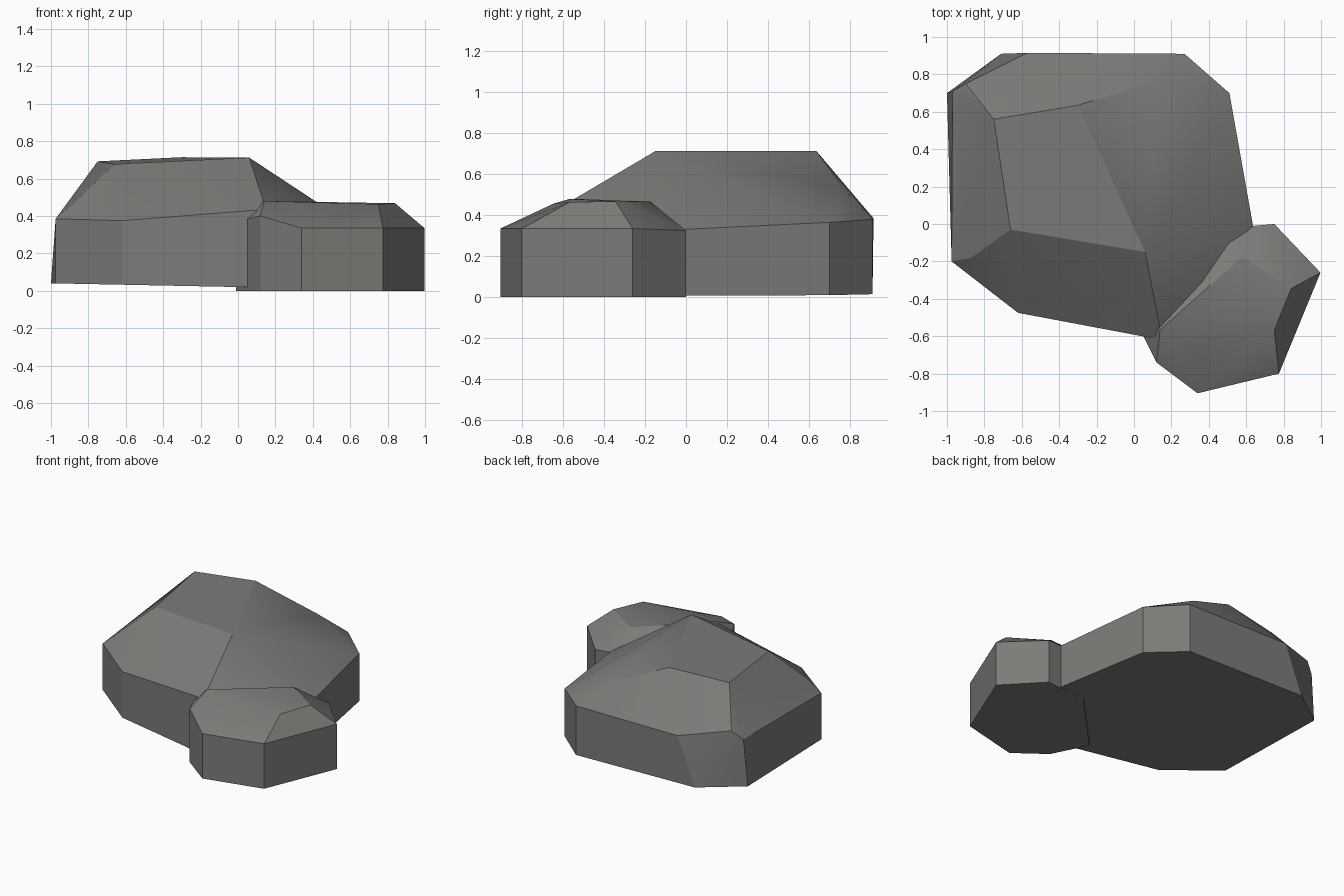
import bpy, bmesh, math

if "Cube" in bpy.data.objects:
    bpy.data.objects.remove(bpy.data.objects["Cube"])

stone = bpy.data.materials.new("warm grey stone")
stone.diffuse_color = (0.205, 0.198, 0.188, 1)
stone.use_nodes = True
stone.node_tree.nodes["Principled BSDF"].inputs["Base Color"].default_value = stone.diffuse_color


def rock(name, points):
    """Faceted boulder: convex hull of a few corner points."""
    bm = bmesh.new()
    for p in points:
        bm.verts.new(p)
    bmesh.ops.convex_hull(bm, input=bm.verts[:])
    loose = [v for v in bm.verts if not v.link_faces]
    bmesh.ops.delete(bm, geom=loose, context='VERTS')
    bmesh.ops.dissolve_limit(bm, angle_limit=math.radians(2),
                             verts=bm.verts[:], edges=bm.edges[:])
    bmesh.ops.recalc_face_normals(bm, faces=bm.faces[:])
    me = bpy.data.meshes.new(name)
    bm.to_mesh(me)
    bm.free()
    me.materials.append(stone)
    ob = bpy.data.objects.new(name, me)
    bpy.context.collection.objects.link(ob)
    # soft shading inside the broad facets, sharp at the breaks
    bpy.ops.object.select_all(action='DESELECT')
    ob.select_set(True)
    bpy.context.view_layer.objects.active = ob
    bpy.ops.object.shade_smooth_by_angle(angle=math.radians(25))


# Large boulder: base ring, shoulder rim, crown
base = [(-1.0, .70), (-.71, .91), (.27, .91), (.51, .70), (.64, -.03),
        (.55, -.35), (.15, -.62), (-.62, -.475), (-.975, -.20)]
rim = [(-.97, .71, .385), (-.57, .915, .385), (.27, .91, .38), (.51, .70, .365),
       (.64, -.03, .33), (.50, -.38, .33), (.15, -.62, .435),
       (-.62, -.475, .375), (-.975, -.20, .385), (-.90, .75, .446), (-.87, -.18, .475)]
crown = [(-.75, .56, .692), (-.30, .635, .714), (.12, .765, .53),
         (-.66, -.03, .677), (.06, -.15, .712), (.32, -.29, .48)]
rock("large_boulder", [(x, y, .02 - .02 * x) for x, y in base] + rim + crown)

# Small boulder leaning into its front right corner
rim = [(.12, -.74, .40), (.34, -.905, .335), (.775, -.80, .335), (.997, -.26, .335),
       (.75, 0, .325), (.42, -.03, .34), (-.01, -.48, .37)]
crown = [(.14, -.565, .48), (.41, -.36, .475), (.58, -.175, .467),
         (.84, -.345, .468), (.75, -.57, .463), (.35, -.645, .457)]
rock("small_boulder", [(x, y, 0) for x, y, z in rim] + rim + crown)
